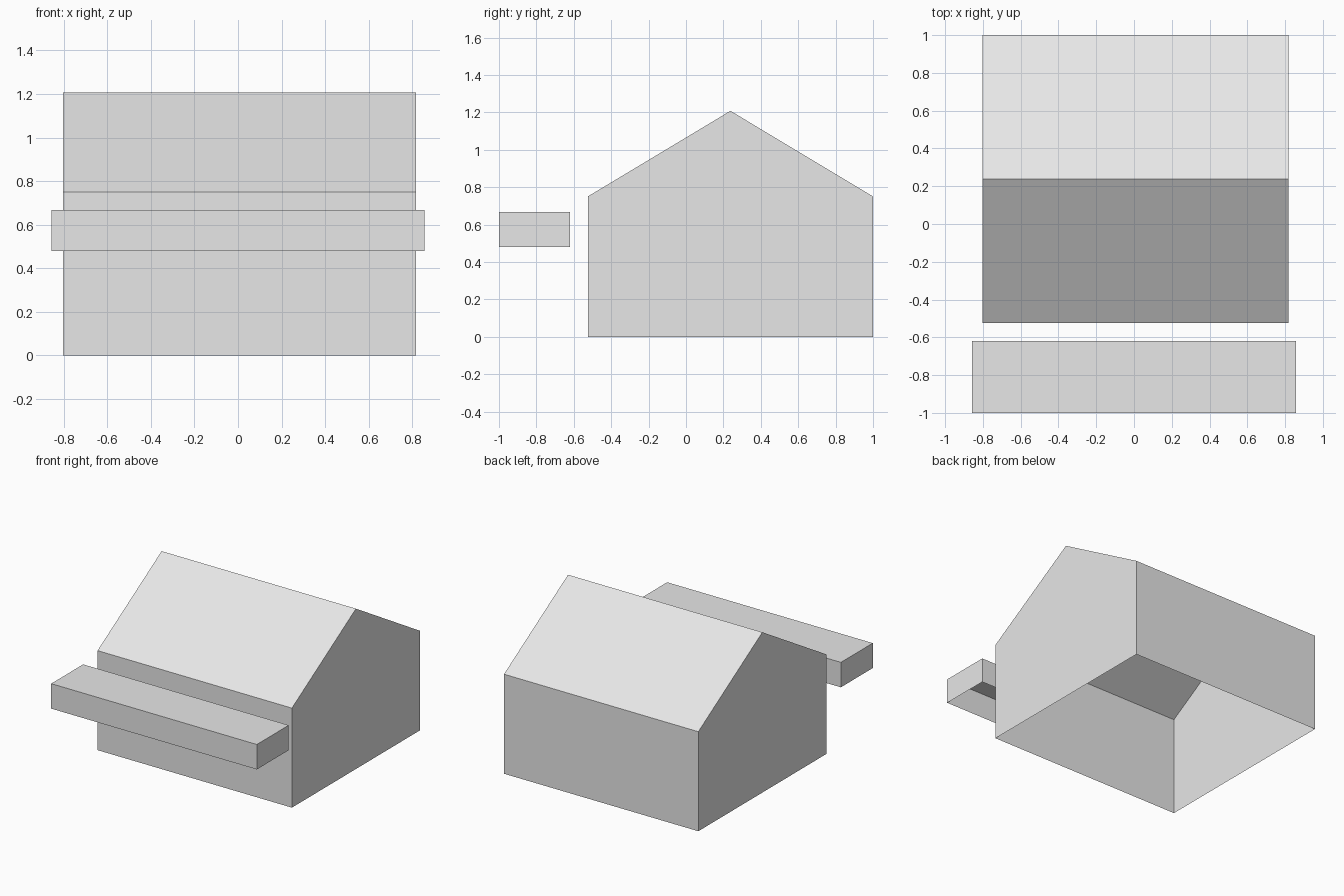
import bpy
import bmesh

cube = bpy.data.objects.get("Cube")
if cube:
    bpy.data.objects.remove(cube, do_unlink=True)

grey = bpy.data.materials.new("plain_grey")
grey.use_nodes = True
grey.diffuse_color = (0.8, 0.8, 0.8, 1)
grey.node_tree.nodes["Principled BSDF"].inputs["Base Color"].default_value = (0.8, 0.8, 0.8, 1)


def open_shell(name, profile, x_min, x_max):
    """Extrude a (y, z) profile along x, leaving the underside open."""
    bm = bmesh.new()
    right = [bm.verts.new((x_min, y, z)) for y, z in profile]
    left = [bm.verts.new((x_max, y, z)) for y, z in profile]
    bm.faces.new(right)
    bm.faces.new(left)
    for i in range(len(profile) - 1):
        bm.faces.new((right[i], right[i + 1], left[i + 1], left[i]))
    bmesh.ops.recalc_face_normals(bm, faces=bm.faces)
    # Make sure the end cap faces outward
    bm.faces.ensure_lookup_table()
    bm.normal_update()
    if bm.faces[0].normal.x > 0:
        bmesh.ops.reverse_faces(bm, faces=bm.faces)
    mesh = bpy.data.meshes.new(name)
    bm.to_mesh(mesh)
    bm.free()
    mesh.materials.append(grey)
    obj = bpy.data.objects.new(name, mesh)
    bpy.context.collection.objects.link(obj)
    return obj


# Gabled house, with the ridge running along x
front, back, eave = -0.525, 1.0, 0.75
ridge_y = (front + back) / 2
open_shell("gabled_house",
           [(front, 0), (front, eave), (ridge_y, 1.208), (back, eave), (back, 0)],
           -0.803, 0.817)

# Floating canopy in front of the house
open_shell("front_canopy",
           [(-1.0, 0.48), (-1.0, 0.668), (-0.62, 0.668), (-0.62, 0.48)],
           -0.857, 0.857)
